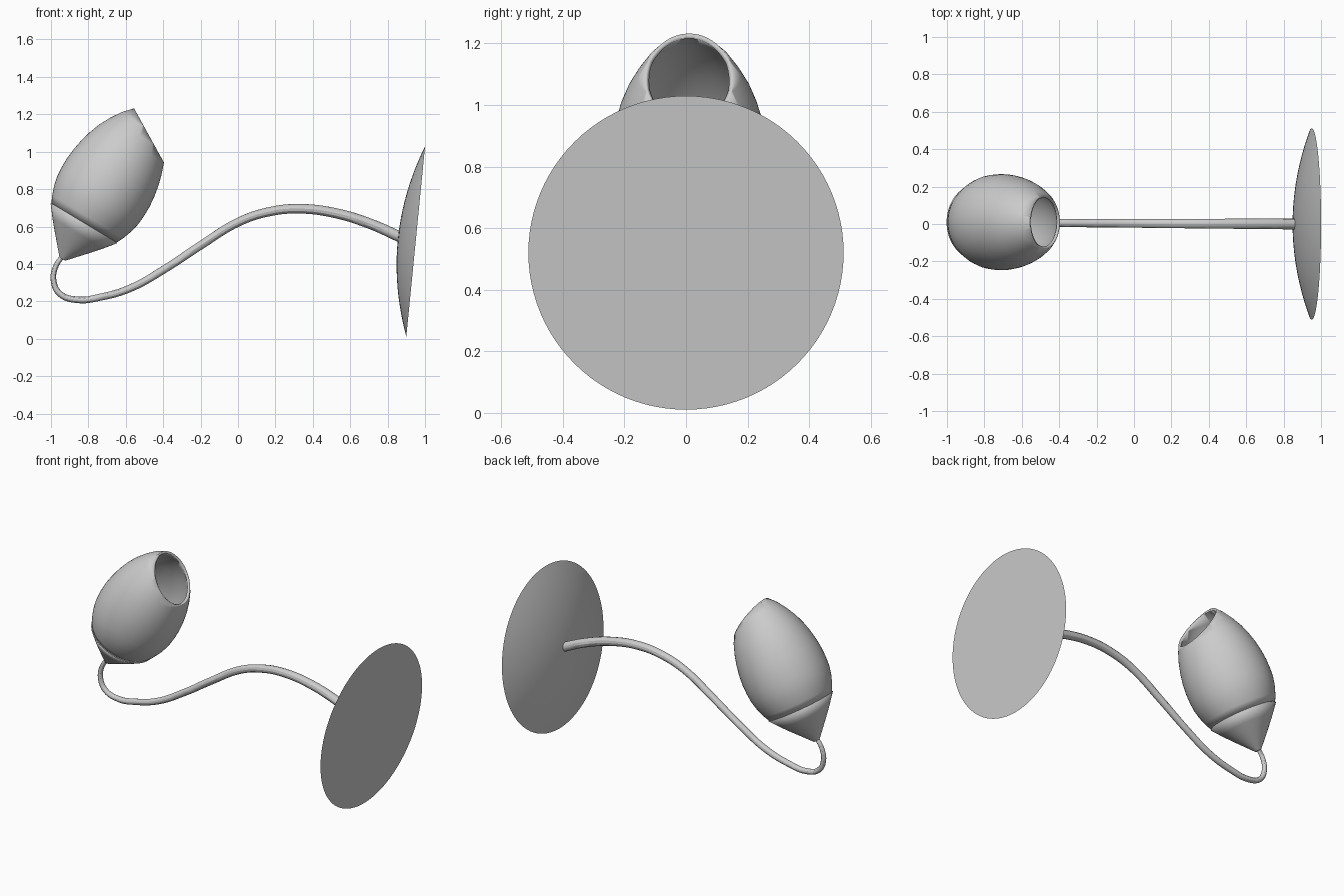
import bpy, bmesh, math
from mathutils import Matrix, Vector

cube = bpy.data.objects.get("Cube")
if cube:
    bpy.data.objects.remove(cube, do_unlink=True)

# One plain grey finish
GREY = (0.6, 0.6, 0.6, 1)
grey = bpy.data.materials.new("plain_grey")
grey.use_nodes = True
grey.diffuse_color = GREY
grey.node_tree.nodes["Principled BSDF"].inputs["Base Color"].default_value = GREY


def revolve(name, profile, origin, axis, steps=64, cut=None, wall=0.0):
    """Spin a (radius, distance) profile around an axis leaving origin."""
    bm = bmesh.new()
    verts = [bm.verts.new((r, 0, t)) for r, t in profile]
    edges = [bm.edges.new(pair) for pair in zip(verts, verts[1:])]
    bmesh.ops.spin(bm, geom=verts + edges, cent=(0, 0, 0), axis=(0, 0, 1),
                   angle=math.tau, steps=steps, use_merge=True)
    bmesh.ops.remove_doubles(bm, verts=bm.verts, dist=0.0002)
    turn = Vector(axis).to_track_quat('Z', 'Y').to_matrix().to_4x4()
    bm.transform(Matrix.Translation(origin) @ turn)
    if cut:
        bmesh.ops.bisect_plane(bm, geom=bm.verts[:] + bm.edges[:] + bm.faces[:],
                               plane_co=cut[0], plane_no=cut[1], clear_outer=True)
    bmesh.ops.recalc_face_normals(bm, faces=bm.faces)
    # Open shells need their normals pointing away from the axis
    line = Vector(axis).normalized()
    score = 0
    for f in bm.faces:
        offset = f.calc_center_median() - Vector(origin)
        score += f.calc_area() * f.normal.dot(offset - line * offset.dot(line))
    if score < 0:
        bmesh.ops.reverse_faces(bm, faces=bm.faces)
    mesh = bpy.data.meshes.new(name)
    bm.to_mesh(mesh)
    bm.free()
    obj = bpy.data.objects.new(name, mesh)
    bpy.context.collection.objects.link(obj)
    finish(obj)
    if wall:
        shell = obj.modifiers.new("wall", 'SOLIDIFY')
        shell.thickness = wall
        shell.offset = -1
    return obj


def finish(obj):
    obj.data.materials.append(grey)
    bpy.ops.object.select_all(action='DESELECT')
    obj.select_set(True)
    bpy.context.view_layer.objects.active = obj
    if obj.type == 'MESH':
        bpy.ops.object.shade_smooth_by_angle(angle=math.radians(30))


# Wall plate: flat back, shallow domed front
R, DEPTH, RINGS = 0.512, 0.096, 12
dome = [(R * i / RINGS, DEPTH * (1 - (i / RINGS) ** 2)) for i in range(RINGS + 1)]
revolve("wall_plate", dome + [(0, 0)], (0.95, 0, 0.52), (-0.995, 0, 0.098), steps=96)

# Lamp head: conical cap below an egg-shaped shade with a slanted mouth
TIP, AXIS = (-0.94, 0.01, 0.425), (0.515, 0, 0.857)
cap = [(0, 0), (0.018, 0.002), (0.065, 0.055), (0.112, 0.108),
       (0.158, 0.162), (0.207, 0.224)]
revolve("shade_cap", cap, TIP, AXIS, wall=0.012)
shade = [(0.2, 0.22), (0.222, 0.265), (0.241, 0.32), (0.252, 0.37), (0.256, 0.42),
         (0.256, 0.48), (0.25, 0.54), (0.239, 0.6), (0.223, 0.66), (0.201, 0.72),
         (0.17, 0.78), (0.135, 0.835), (0.088, 0.888), (0.03, 0.94)]
revolve("lamp_shade", shade, TIP, AXIS, wall=0.016,
        cut=((-0.472, 0, 1.08), (0.876, 0, 0.482)))

# Arm: S-shaped tube that thickens towards the wall
path = [(-0.932, 0.45), (-0.975, 0.385), (-0.986, 0.31), (-0.952, 0.24),
        (-0.856, 0.208), (-0.738, 0.222), (-0.578, 0.269), (-0.39, 0.374),
        (-0.203, 0.497), (0.011, 0.628), (0.171, 0.68), (0.332, 0.695),
        (0.519, 0.672), (0.706, 0.615), (0.88, 0.538)]
curve = bpy.data.curves.new("arm", 'CURVE')
curve.dimensions = '3D'
curve.bevel_depth = 1.0
curve.bevel_resolution = 4
curve.resolution_u = 6
curve.use_fill_caps = True
spline = curve.splines.new('BEZIER')
spline.bezier_points.add(len(path) - 1)
for i, (point, (x, z)) in enumerate(zip(spline.bezier_points, path)):
    k = i / (len(path) - 1)
    point.co = (x, 0.01 * (1 - k), z)
    point.handle_left_type = point.handle_right_type = 'AUTO'
    point.radius = 0.013 + 0.016 * k
arm = bpy.data.objects.new("arm", curve)
bpy.context.collection.objects.link(arm)
finish(arm)
bpy.ops.object.convert(target='MESH')
bpy.ops.object.shade_smooth_by_angle(angle=math.radians(30))
